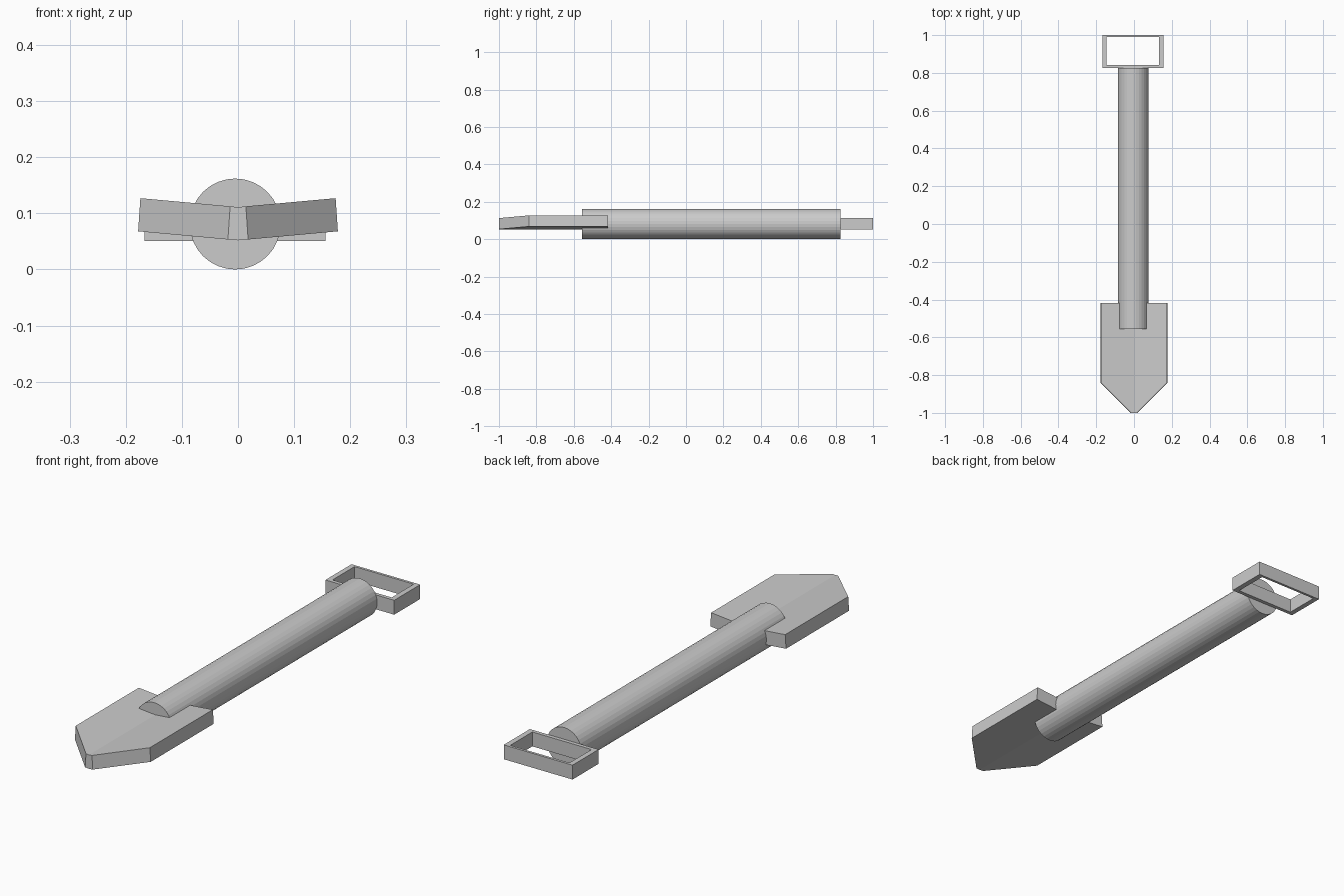
import bpy
import bmesh
from math import pi
from mathutils import Matrix

cube = bpy.data.objects.get("Cube")
if cube:
    bpy.data.objects.remove(cube, do_unlink=True)

# One plain grey for everything
GREY = (0.6, 0.6, 0.6, 1)
grey = bpy.data.materials.new("plain_grey")
grey.use_nodes = True
grey.diffuse_color = GREY
grey.node_tree.nodes["Principled BSDF"].inputs["Base Color"].default_value = GREY


def finish(name, bm):
    bmesh.ops.recalc_face_normals(bm, faces=bm.faces)
    mesh = bpy.data.meshes.new(name)
    bm.to_mesh(mesh)
    bm.free()
    mesh.materials.append(grey)
    obj = bpy.data.objects.new(name, mesh)
    bpy.context.collection.objects.link(obj)
    return obj


def prism(bm, lower, upper):
    """Solid between two matching outlines."""
    a = [bm.verts.new(p) for p in lower]
    b = [bm.verts.new(p) for p in upper]
    bm.faces.new(a)
    bm.faces.new(b)
    for i in range(len(a)):
        j = (i + 1) % len(a)
        bm.faces.new((a[i], a[j], b[j], b[i]))


# Shaft: a round bar lying along y
bm = bmesh.new()
bmesh.ops.create_cone(bm, cap_ends=True, segments=32, radius1=0.081,
                      radius2=0.081, depth=1.38)
bm.transform(Matrix.Translation((-0.005, 0.135, 0.081)) @ Matrix.Rotation(pi / 2, 4, "X"))
finish("shaft", bm)

# Blade: two thick pointed halves, tilted up from the centre line
OUTLINE = [(0, -1), (0.016, -1), (0.176, -0.84), (0.176, -0.417), (0, -0.417)]
SLOPE = 0.091
bm = bmesh.new()
for side in (1, -1):
    def layer(z, spread):
        return [(side * (x + spread * (x > 0)), y, z + SLOPE * x) for x, y in OUTLINE]
    prism(bm, layer(0.052, 0.002), layer(0.111, -0.002))
bmesh.ops.remove_doubles(bm, verts=bm.verts, dist=0.0005)
# Drop the inner wall shared by both halves
inner = [f for f in bm.faces if all(abs(v.co.x) < 0.001 for v in f.verts)]
bmesh.ops.delete(bm, geom=inner, context="FACES_ONLY")
finish("blade", bm)

# Handle: a rectangular frame with thin walls
bm = bmesh.new()
rings = []
for x0, x1, y0, y1 in ((-0.167, 0.156, 0.825, 1), (-0.145, 0.133, 0.841, 0.989)):
    for z in (0.051, 0.112):
        rings.append([bm.verts.new((x, y, z))
                      for x, y in ((x0, y0), (x1, y0), (x1, y1), (x0, y1))])
outer_low, outer_top, inner_low, inner_top = rings
for a, b in ((outer_low, outer_top), (outer_top, inner_top),
             (inner_top, inner_low), (inner_low, outer_low)):
    for i in range(4):
        j = (i + 1) % 4
        bm.faces.new((a[i], a[j], b[j], b[i]))
finish("grip_frame", bm)
